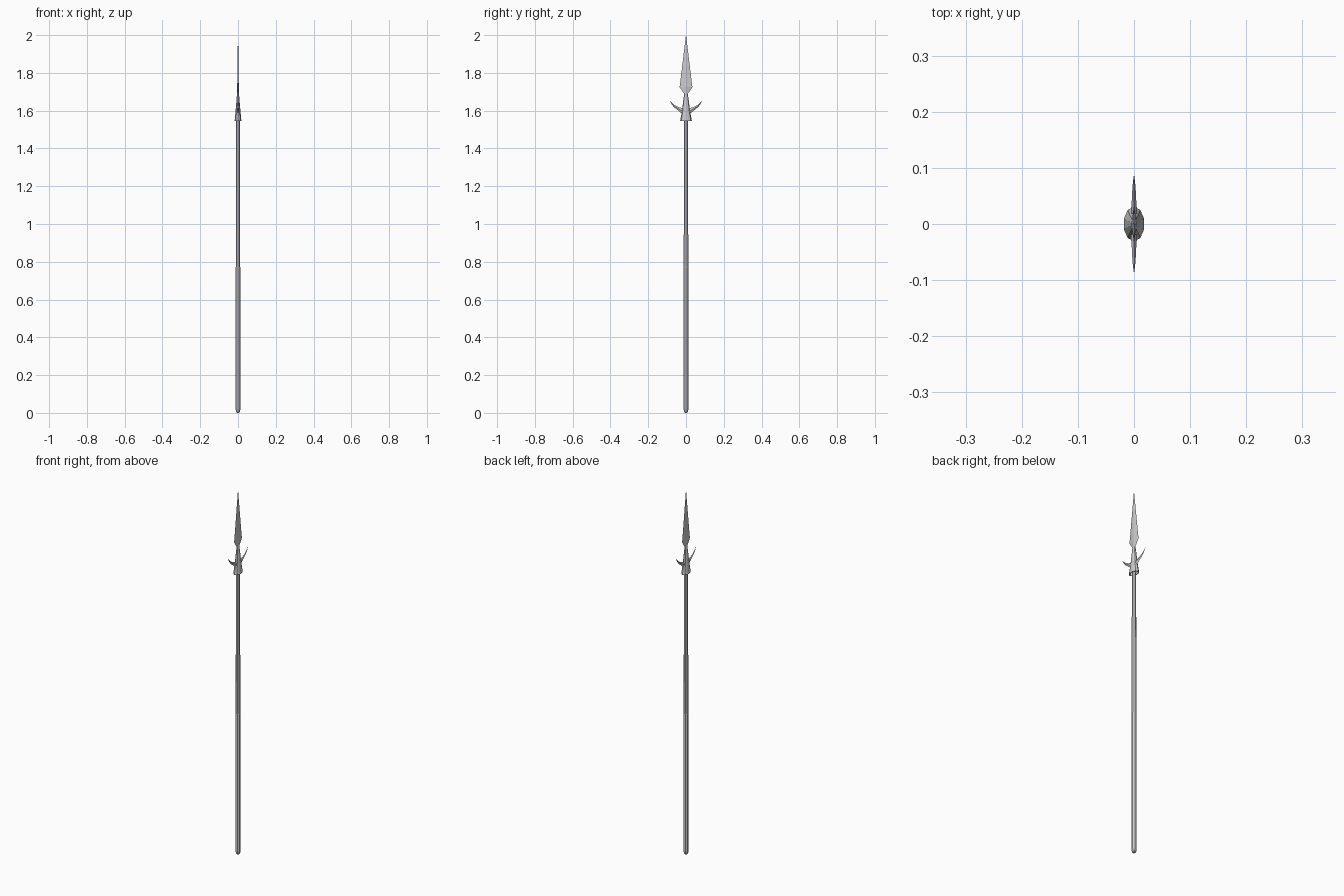
import bpy, bmesh, math

if "Cube" in bpy.data.objects:
    bpy.data.objects.remove(bpy.data.objects["Cube"])


def loft(name, rings, sides, turn=0.0, cap_bottom=True, cap_top=True):
    """Skin stacked elliptical rings given as (z, x radius, y radius)."""
    bm = bmesh.new()
    loops = []
    for z, rx, ry in rings:
        loops.append([bm.verts.new((rx * math.cos(a), ry * math.sin(a), z))
                      for a in (turn + math.tau * i / sides for i in range(sides))])
    for lo, hi in zip(loops, loops[1:]):
        for i in range(sides):
            j = (i + 1) % sides
            bm.faces.new((lo[i], lo[j], hi[j], hi[i]))
    if cap_bottom:
        bm.faces.new(loops[0][::-1])
    if cap_top:
        bm.faces.new(loops[-1])
    return finish(name, bm)


def finish(name, bm):
    bmesh.ops.recalc_face_normals(bm, faces=bm.faces)
    mesh = bpy.data.meshes.new(name)
    bm.to_mesh(mesh)
    bm.free()
    obj = bpy.data.objects.new(name, mesh)
    bpy.context.collection.objects.link(obj)
    return obj


# shaft: thicker grip below, rounded butt
loft("shaft", [(0.0, 0.006, 0.006), (0.006, 0.011, 0.011), (0.018, 0.0135, 0.0135),
               (0.77, 0.0135, 0.0135), (0.775, 0.0115, 0.013),
               (1.57, 0.0105, 0.0125)], 8, math.pi / 8)

# socket: flared oval sleeve, open underneath
socket = loft("socket", [(1.545, 0.019, 0.031), (1.60, 0.0135, 0.021),
                         (1.65, 0.009, 0.015), (1.70, 0.005, 0.008)],
              10, math.pi / 10, cap_bottom=False)
thick = socket.modifiers.new("wall", "SOLIDIFY")
thick.thickness = 0.003

# blade: flat diamond section, widest just above the neck
loft("blade", [(1.685, 0.005, 0.007), (1.725, 0.0045, 0.034),
               (1.745, 0.004, 0.031), (1.995, 0.0006, 0.001), (2.0, 0.0002, 0.0003)], 4)

# wings: curved tapering lugs, each section (y, z, half depth, half thickness)
sections = [(0.008, 1.588, 0.024, 0.0065), (0.022, 1.600, 0.014, 0.0055),
            (0.042, 1.611, 0.008, 0.004), (0.062, 1.624, 0.0055, 0.003),
            (0.076, 1.639, 0.003, 0.0018), (0.086, 1.654, 0.0004, 0.0004)]
bm = bmesh.new()
loops = []
for k, (y, z, d, t) in enumerate(sections):
    lean = 0.16 * k
    dy, dz = d * math.sin(lean), d * math.cos(lean)
    loops.append([bm.verts.new(p) for p in ((t, y, z), (0, y - dy, z + dz),
                                            (-t, y, z), (0, y + dy, z - dz))])
for a, b in zip(loops, loops[1:]):
    for i in range(4):
        j = (i + 1) % 4
        bm.faces.new((a[i], a[j], b[j], b[i]))
bm.faces.new(loops[0])
bm.faces.new(loops[-1])
wings = finish("wings", bm)
mirror = wings.modifiers.new("mirror", "MIRROR")
mirror.use_axis = (False, True, False)
mirror.use_mirror_merge = False
